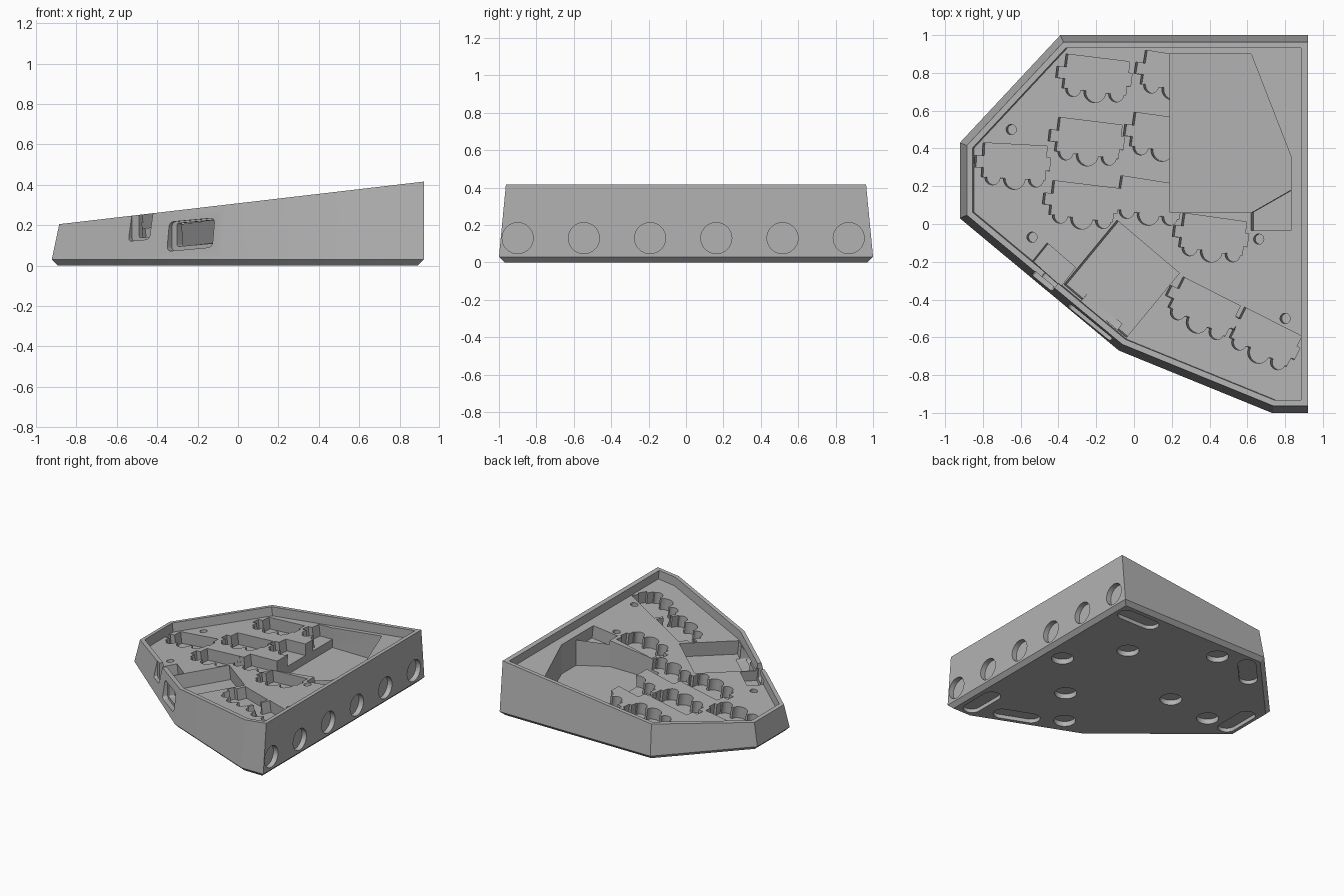
import bpy, bmesh, math
from mathutils import Matrix, Vector

cube = bpy.data.objects.get("Cube")
if cube:
    bpy.data.objects.remove(cube, do_unlink=True)

grey = bpy.data.materials.new("mid grey plastic")
grey.use_nodes = True
grey.diffuse_color = (0.45, 0.45, 0.45, 1)
grey.node_tree.nodes["Principled BSDF"].inputs["Base Color"].default_value = (0.45, 0.45, 0.45, 1)

SLOPE = 0.1167
RECESS = 0.07


def top_z(x):
    return 0.308 + SLOPE * x


def inset(poly, dists):
    """Move every edge of a counter-clockwise outline inwards."""
    out, n = [], len(poly)
    for i in range(n):
        p = Vector(poly[i])
        a = (p - Vector(poly[i - 1])).normalized()
        b = (Vector(poly[(i + 1) % n]) - p).normalized()
        na, nb = Vector((-a.y, a.x)), Vector((-b.y, b.x))
        pa, pb = p + na * dists[i - 1], p + nb * dists[i]
        t = (pb - pa).cross(b) / a.cross(b)
        out.append(tuple(pa + a * t))
    return out


def loft(name, rings):
    """Closed solid through rings of equal length."""
    bm = bmesh.new()
    loops = [[bm.verts.new(p) for p in ring] for ring in rings]
    n = len(loops[0])
    for lo, hi in zip(loops, loops[1:]):
        for i in range(n):
            j = (i + 1) % n
            bm.faces.new((lo[i], lo[j], hi[j], hi[i]))
    bm.faces.new(loops[0][::-1])
    bm.faces.new(loops[-1])
    bmesh.ops.recalc_face_normals(bm, faces=bm.faces)
    mesh = bpy.data.meshes.new(name)
    bm.to_mesh(mesh)
    bm.free()
    mesh.materials.append(grey)
    ob = bpy.data.objects.new(name, mesh)
    bpy.context.collection.objects.link(ob)
    return ob


cutters = []


def cut(name, pts, frame, t0, t1):
    """Prism cutter: outline in the frame's first two axes, depth along the third."""
    ob = loft(name, [[frame @ Vector((x, y, t)) for x, y in pts] for t in (t0, t1)])
    ob.hide_render = True
    cutters.append(ob)


def frame(a, b, c, origin):
    m = Matrix((a, b, c)).transposed().to_4x4()
    m.translation = origin
    return m


def rounded(w, h, r, steps=8):
    """Rounded rectangle; becomes a slot or circle when r is half the size."""
    pts = []
    for k, (sx, sy) in enumerate(((1, 1), (-1, 1), (-1, -1), (1, -1))):
        for s in range(steps + 1):
            a = math.pi / 2 * (k + s / steps)
            pts.append((sx * (w / 2 - r) + r * math.cos(a), sy * (h / 2 - r) + r * math.sin(a)))
    return [p for i, p in enumerate(pts) if (Vector(p) - Vector(pts[i - 1])).length > 1e-5]


def placed(pts, x, y, angle):
    c, s = math.cos(angle), math.sin(angle)
    return [(x + c * u - s * v, y + s * u + c * v) for u, v in pts]


# Case body: chamfered foot, tapering walls, sloping top
outline = [(0.92, -1), (0.92, 1), (-0.39, 1), (-0.922, 0.43), (-0.922, 0.03), (-0.08, -0.67), (0.73, -1)]
foot = inset(outline, [0.03] * 7)
rim = inset(outline, [0] + [0.037] * 6)
case = loft("keyboard_case", [[(x, y, 0) for x, y in foot],
                              [(x, y, 0.03) for x, y in outline],
                              [(x, y, top_z(x)) for x, y in rim]])

# Frame lying on the sloping plate; its third axis is the plate normal
normal = Vector((-SLOPE, 0, 1)).normalized()
plate = frame((1, 0, SLOPE), (0, 1, 0), normal, (0, 0, top_z(0) - RECESS))

# Recess inside the rim
recess = [(x + 0.008, y) for x, y in inset(rim, [0.035] + [0.031] * 6)]
cut("recess", recess, plate, 0, 0.2)

# Key socket outline: side tabs and three round bumps along the lower edge
socket = [(0, 0), (0.34, 0), (0.34, -0.06), (0.36, -0.06), (0.36, -0.13), (0.34, -0.13), (0.34, -0.18)]
for u, r in ((0.29, 0.04), (0.175, 0.058), (0.06, 0.04)):
    for s in range(13):
        a = math.pi * s / 12
        socket.append((u + r * math.cos(a), -0.18 - r * math.sin(a)))
socket += [(0, -0.18), (0, -0.13), (-0.04, -0.13), (-0.04, -0.07), (0, -0.07)]
spots = [(-0.36, 0.9, -7), (0.06, 0.92, -9), (-0.40, 0.565, -7), (0.0, 0.592, -8), (-0.43, 0.23, -7),
         (-0.07, 0.256, -9), (-0.8, 0.43, -3), (0.26, 0.058, -8), (0.26, -0.28, -27), (0.585, -0.44, -27)]
for x, y, deg in spots:
    cut("key_socket", placed(socket, x, y, math.radians(deg)), plate, -0.09, 0.03)

# Screw holes in the plate
for x, y in ((-0.65, 0.5), (-0.54, -0.07), (0.66, -0.08), (0.8, -0.5)):
    cut("screw_hole", placed(rounded(0.054, 0.054, 0.027), x, y, 0), plate, -0.08, 0.03)

# Battery bay with its shelf
level = Matrix.Identity(4)
cut("battery_bay", [(0.19, 0.06), (0.62, 0.06), (0.83, 0.18), (0.83, 0.36), (0.62, 0.9), (0.19, 0.9)],
    level, 0.105, 0.36)
cut("battery_shelf", [(0.62, -0.035), (0.83, -0.035), (0.83, 0.182), (0.62, 0.062)], plate, -0.1, 0.03)

# Controller bay and socket bay beside the slanted wall
cut("controller_bay", [(-0.37, -0.32), (-0.04, -0.6), (0.24, -0.26), (-0.09, 0.02)], plate, -0.11, 0.03)
cut("jack_bay", [(-0.54, -0.2), (-0.39, -0.335), (-0.31, -0.23), (-0.46, -0.1)], plate, -0.08, 0.03)

# Openings through the slanted wall: third axis points out of the wall
along = Vector((0.768, -0.64, 0.07))
outward = Vector((-0.64, -0.768, 0))


def wall_frame(x, z):
    return frame(along, (0, 0, 1), outward, (x, 0.03 - 0.833 * (x + 0.922), z))


cut("port_surround", rounded(0.29, 0.145, 0.025), wall_frame(-0.245, 0.153), -0.045, 0.1)
cut("port_opening", rounded(0.25, 0.115, 0.012), wall_frame(-0.235, 0.16), -0.12, 0.1)
cut("jack_surround", rounded(0.13, 0.19, 0.015), wall_frame(-0.5, 0.22), -0.04, 0.1)
cut("jack_opening", rounded(0.09, 0.2, 0.01), wall_frame(-0.48, 0.24), -0.12, 0.1)

# Round magnet holes along the tall side
side = frame((0, 1, 0), (0, 0, 1), (1, 0, 0), (0.92, 0, 0))
for i in range(6):
    cut("side_magnet_hole", placed(rounded(0.166, 0.166, 0.083), -0.9 + 0.354 * i, 0.13, 0), side, -0.04, 0.1)

# Round holes and foot pad slots underneath
for x, y in ((0.75, 0.09), (0.46, 0.48), (-0.09, 0.83), (0.41, -0.28), (-0.23, 0.14), (-0.61, 0.1), (0.16, -0.59)):
    cut("base_magnet_hole", placed(rounded(0.16, 0.16, 0.08), x, y, 0), level, -0.1, 0.04)
for x, y, deg in ((0.69, 0.87, 0), (-0.40, 0.80, 47), (-0.80, 0.20, 90), (0.47, -0.76, -22), (0.79, -0.77, 90)):
    cut("foot_pad_slot", placed(rounded(0.35, 0.13, 0.065), x, y, math.radians(deg)), level, -0.1, 0.03)

# Carve everything out of the body, then drop the cutters
for c in cutters:
    mod = case.modifiers.new(c.name, "BOOLEAN")
    mod.operation, mod.solver, mod.object = "DIFFERENCE", "EXACT", c
bpy.context.view_layer.update()
carved = bpy.data.meshes.new_from_object(case.evaluated_get(bpy.context.evaluated_depsgraph_get()))
case.modifiers.clear()
case.data = carved
carved.materials.clear()
carved.materials.append(grey)
for p in carved.polygons:
    p.material_index = 0
for c in cutters:
    bpy.data.objects.remove(c, do_unlink=True)

for ob in bpy.context.selected_objects:
    ob.select_set(False)
case.select_set(True)
bpy.context.view_layer.objects.active = case
bpy.ops.object.shade_smooth_by_angle(angle=math.radians(20))
